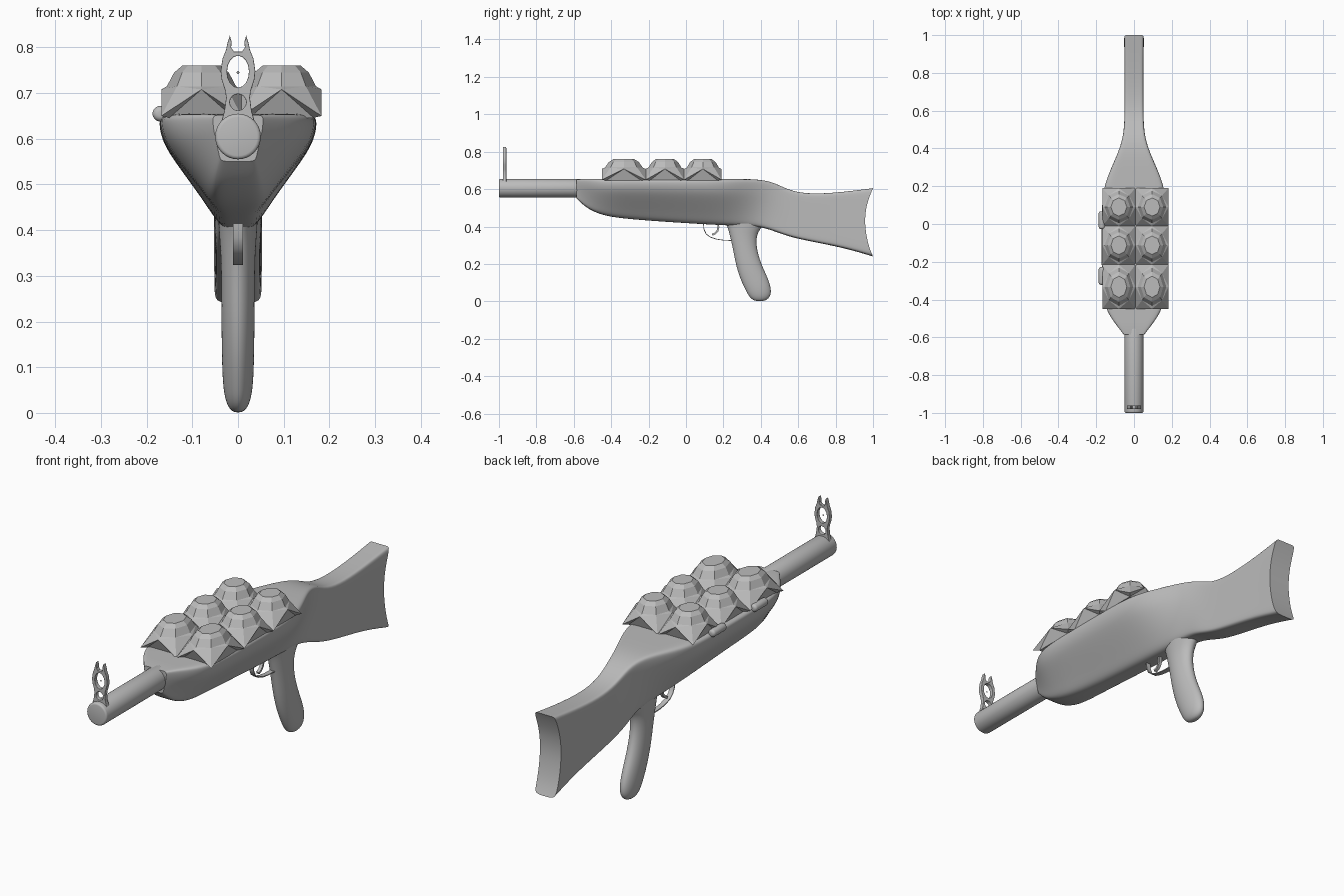
import bpy, bmesh, math
from mathutils import Vector

old = bpy.data.objects.get("Cube")
if old:
    bpy.data.objects.remove(old, do_unlink=True)

GREY = (0.5, 0.5, 0.5, 1)
mat = bpy.data.materials.new("plain grey")
mat.use_nodes = True
mat.diffuse_color = GREY
bsdf = mat.node_tree.nodes["Principled BSDF"]
bsdf.inputs["Base Color"].default_value = GREY


def finish(obj, angle=None):
    obj.data.materials.clear()
    obj.data.materials.append(mat)
    bpy.ops.object.select_all(action="DESELECT")
    obj.select_set(True)
    bpy.context.view_layer.objects.active = obj
    if angle is not None:
        bpy.ops.object.shade_smooth_by_angle(angle=math.radians(angle))
    return obj


def make(name, bm, angle=None, subdiv=0):
    bmesh.ops.recalc_face_normals(bm, faces=bm.faces)
    mesh = bpy.data.meshes.new(name)
    bm.to_mesh(mesh)
    bm.free()
    obj = bpy.data.objects.new(name, mesh)
    bpy.context.collection.objects.link(obj)
    if subdiv:
        mod = obj.modifiers.new("smooth", "SUBSURF")
        mod.levels = mod.render_levels = subdiv
        bpy.ops.object.select_all(action="DESELECT")
        obj.select_set(True)
        bpy.context.view_layer.objects.active = obj
        bpy.ops.object.modifier_apply(modifier=mod.name)
    return finish(obj, angle)


def loft(bm, rings):
    """Skin a list of equal rings of points; return the rings of vertices."""
    rows = [[bm.verts.new(p) for p in ring] for ring in rings]
    n = len(rows[0])
    for a, b in zip(rows, rows[1:]):
        for i in range(n):
            j = (i + 1) % n
            bm.faces.new((a[i], a[j], b[j], b[i]))
    return rows


# Receiver and stock: half sections blend from shield shape to slab
SHIELD = [(0, 0), (.6, 0), (.97, 0), (1, .08), (.98, .2), (.9, .34), (.7, .54),
          (.43, .8), (.3, .94), (.18, 1), (0, 1)]
SLAB = [(0, 0), (.6, 0), (.93, 0), (1, .06), (1, .2), (1, .34), (1, .54),
        (1, .8), (1, .94), (.9, 1), (0, 1)]
STATIONS = [  # y, top, bottom, half width, slab amount
    (-.585, .652, .55, .055, .6), (-.54, .655, .505, .09, .4),
    (-.48, .655, .472, .135, .2), (-.4, .655, .45, .167, .1),
    (-.25, .655, .435, .173, 0), (0, .655, .418, .173, 0),
    (.18, .655, .408, .17, 0), (.3, .654, .403, .12, .1),
    (.4, .652, .4, .075, .4), (.48, .632, .372, .055, .9),
    (.56, .588, .343, .05, 1), (.68, .572, .318, .05, 1),
    (.85, .585, .285, .05, 1), (1, .605, .24, .052, 1)]


def section(y, top, bottom, width, k):
    half = []
    for (ws, fs), (wb, fb) in zip(SHIELD, SLAB):
        w, f = ws + (wb - ws) * k, fs + (fb - fs) * k
        hollow = .045 * (1 - (2 * f - 1) ** 2) if y == 1 else 0
        half.append((w * width, y - hollow, top + (bottom - top) * f))
    return half + [(-x, py, z) for x, py, z in half[-2:0:-1]]


bm = bmesh.new()
rows = loft(bm, [section(*s) for s in STATIONS])
crease = bm.edges.layers.float.new("crease_edge")
for row in (rows[0], rows[-1]):
    n = len(row)
    bm.faces.new((row[0], row[1], row[n - 1]))
    for i in range(1, n // 2 - 1):
        bm.faces.new((row[i], row[i + 1], row[n - i - 1], row[n - i]))
    bm.faces.new((row[n // 2 - 1], row[n // 2], row[n // 2 + 1]))
    for i in range(n):
        bm.edges.get((row[i], row[(i + 1) % n]))[crease] = 1
make("receiver_and_stock", bm, 40, 2)

# Pistol grip: stacked ellipses
GRIP = [  # z, y centre, y half, x half
    (.45, .32, .125, .045), (.4, .315, .095, .043), (.36, .305, .074, .039),
    (.29, .312, .064, .037), (.2, .333, .069, .037), (.12, .365, .077, .036),
    (.06, .388, .071, .034), (.02, .395, .056, .027), (.0, .394, .025, .012)]
bm = bmesh.new()
turns = [math.tau * i / 16 for i in range(16)]
rows = loft(bm, [[(hx * math.cos(t), c + hy * math.sin(t), z) for t in turns]
                 for z, c, hy, hx in GRIP])
bm.faces.new(rows[-1])
make("pistol_grip", bm, 60, 2)


def rod(name, start, end, radius, rounding, segments=4):
    """Cylinder along y with rounded rims."""
    bpy.ops.mesh.primitive_cylinder_add(vertices=32, radius=radius, depth=end[1] - start[1],
                                        location=(Vector(start) + Vector(end)) / 2,
                                        rotation=(math.pi / 2, 0, 0))
    obj = bpy.context.object
    obj.name = name
    mod = obj.modifiers.new("rim", "BEVEL")
    mod.width, mod.segments = rounding, segments
    bpy.ops.object.modifier_apply(modifier=mod.name)
    return finish(obj, 35)


# Barrel and side hinges
rod("barrel", (0, -1, .605), (0, -.55, .605), .05, .008, 3)
for i, y in enumerate((.02, -.275)):
    rod(f"hinge_{i + 1}", (-.17, y - .047, .655), (-.17, y + .047, .655), .017, .012)

# Faceted cells: drooping corners, octagonal domes
X_EDGES = (-.168, .008, .183)
Y_EDGES = (-.45, -.215, -.01, .19)
DOME = [(.715, .86), (.745, .68), (.76, .48)]
for i, (x0, x1) in enumerate(zip(X_EDGES, X_EDGES[1:])):
    for j, (y0, y1) in enumerate(zip(Y_EDGES, Y_EDGES[1:])):
        cx, cy, hx, hy = (x0 + x1) / 2, (y0 + y1) / 2, (x1 - x0) / 2, (y1 - y0) / 2
        octagon = [(math.cos(k * math.pi / 4), math.sin(k * math.pi / 4)) for k in range(8)]
        square = [(round(c), round(s)) for c, s in octagon]
        rings = [[(cx + .8 * hx * c, cy + .8 * hy * s, .646) for c, s in square],
                 [(cx + hx * c, cy + hy * s, .65 if c * s else .708) for c, s in square]]
        for z, r in DOME:
            rings.append([(cx + r * hx * c, cy + r * hy * s, z) for c, s in octagon])
        bm = bmesh.new()
        rows = loft(bm, rings)
        bm.faces.new(rows[0])
        bm.faces.new(rows[-1])
        bmesh.ops.triangulate(bm, faces=[f for f in bm.faces if f.verts[0] in rows[1]
                                         or f.verts[2] in rows[1]])
        make(f"cell_{i + 1}_{j + 1}", bm)

# Front sight: flat outline with two holes and a notch
SIGHT = [(.036, .64), (.03, .66), (.026, .69), (.028, .705), (.036, .73), (.038, .748),
         (.034, .775), (.026, .795), (.023, .81), (.018, .826), (.014, .812),
         (.015, .8), (.009, .791)]


def ellipse(z, rx, rz):
    return [(rx * math.cos(t), z + rz * math.sin(t)) for t in turns]


curve = bpy.data.curves.new("front_sight", "CURVE")
curve.dimensions = "2D"
curve.fill_mode = "BOTH"
curve.extrude, curve.bevel_depth, curve.offset = .007, .002, -.002
outline = SIGHT + [(-x, z) for x, z in reversed(SIGHT)]
for pts in (outline, ellipse(.747, .024, .035), ellipse(.68, .018, .018)):
    spline = curve.splines.new("POLY")
    spline.points.add(len(pts) - 1)
    for p, (x, z) in zip(spline.points, pts):
        p.co = (x, z, 0, 1)
    spline.use_cyclic_u = True
sight = bpy.data.objects.new("front_sight", curve)
sight.rotation_euler.x = math.pi / 2
sight.location.y = -.97
bpy.context.collection.objects.link(sight)
finish(sight)
bpy.ops.object.convert(target="MESH")
finish(bpy.context.object, 35)

# Sight bead
bpy.ops.mesh.primitive_uv_sphere_add(segments=12, ring_count=8, radius=.003,
                                     location=(0, -.97, .745))
bpy.context.object.name = "sight_bead"
finish(bpy.context.object, 60)


def ribbon(name, path, half_width, thick):
    """Flat strip following a path in the side plane."""
    rings = []
    for i, (y, z) in enumerate(path):
        a, b = path[max(i - 1, 0)], path[min(i + 1, len(path) - 1)]
        d = Vector((b[0] - a[0], b[1] - a[1])).normalized() * thick / 2
        rings.append([(s * half_width, y - t * d.y, z + t * d.x)
                      for s, t in ((-1, -1), (1, -1), (1, 1), (-1, 1))])
    bm = bmesh.new()
    rows = loft(bm, rings)
    bm.faces.new(rows[0])
    bm.faces.new(rows[-1])
    make(name, bm, 40)


# Trigger guard and trigger
ribbon("trigger_guard", [(.093, .42), (.096, .385), (.108, .36), (.13, .343), (.165, .332),
                         (.2, .327), (.25, .325)], .011, .004)
ribbon("trigger", [(.172, .42), (.173, .395), (.168, .377), (.156, .363), (.14, .356)], .007, .01)
